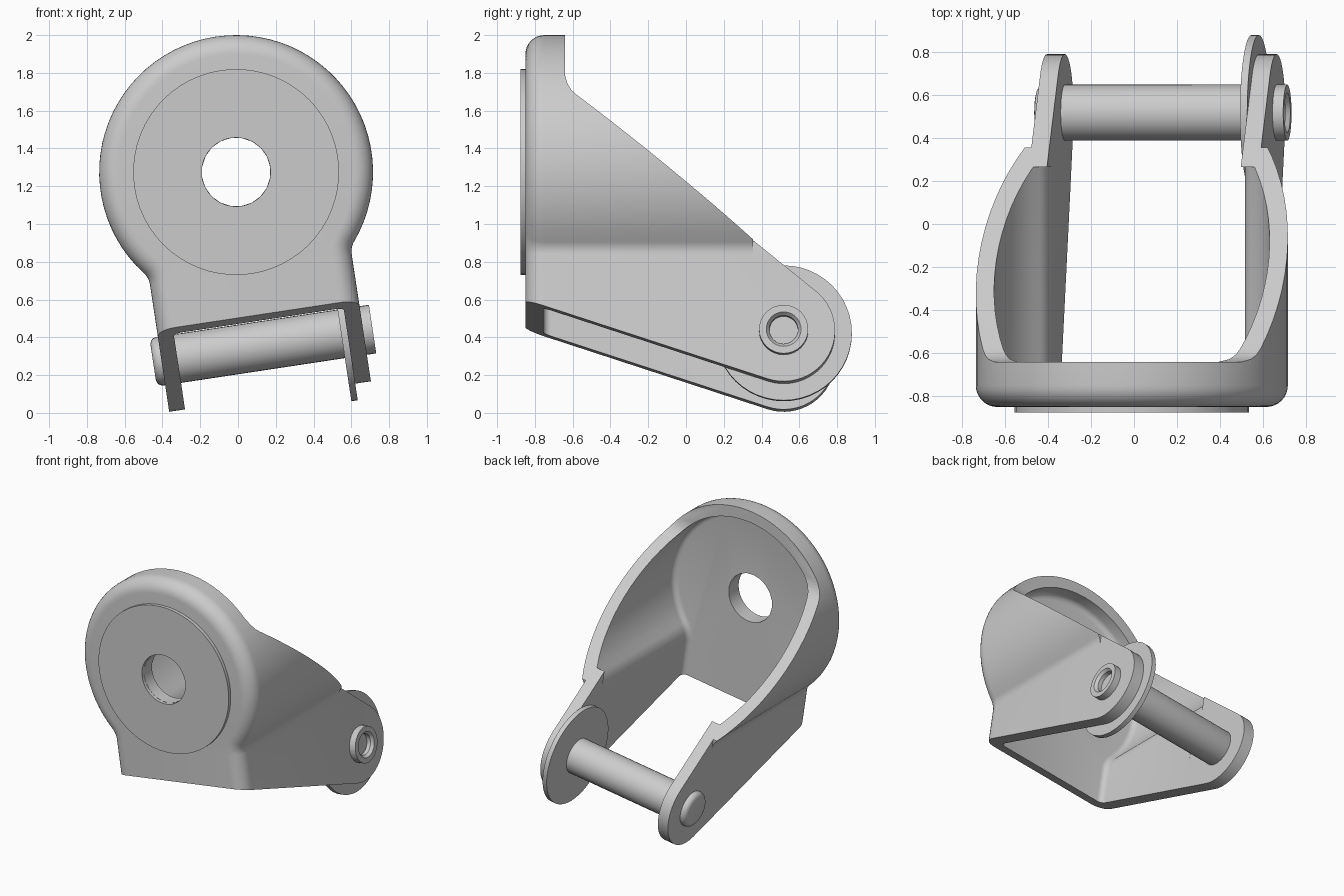
import bpy, bmesh, math
from mathutils import Matrix

if "Cube" in bpy.data.objects:
    bpy.data.objects.remove(bpy.data.objects["Cube"])

grey = bpy.data.materials.new("plain_grey")
grey.use_nodes = True
grey.diffuse_color = (0.6, 0.6, 0.6, 1)
grey.node_tree.nodes["Principled BSDF"].inputs["Base Color"].default_value = (0.6, 0.6, 0.6, 1)

# Everything is built around the disc centre, then rolled into place
PLACE = Matrix.Translation((-0.01, 0, 1.275)) @ Matrix.Rotation(math.radians(-8.6), 4, 'Y')
RADIUS, HALF, FILLET, WALL = 0.725, 0.54, 0.1, 0.085
PIN_Y, PIN_Z, ARM_R = 0.517, -0.93, 0.272


def loft(name, rings, closed=False):
    """Skin a list of equal point rings, capped or closed into a loop."""
    bm = bmesh.new()
    loops = [[bm.verts.new(p) for p in ring] for ring in rings]
    n = len(loops[0])
    pairs = list(zip(loops, loops[1:]))
    if closed:
        pairs.append((loops[-1], loops[0]))
    else:
        bm.faces.new(loops[0])
        bm.faces.new(loops[-1])
    for a, b in pairs:
        for i in range(n):
            j = (i + 1) % n
            bm.faces.new((a[i], a[j], b[j], b[i]))
    bmesh.ops.recalc_face_normals(bm, faces=bm.faces)
    mesh = bpy.data.meshes.new(name)
    bm.to_mesh(mesh)
    bm.free()
    mesh.materials.append(grey)
    obj = bpy.data.objects.new(name, mesh)
    bpy.context.collection.objects.link(obj)
    obj.matrix_world = PLACE
    return obj


def circle(axis, t, r, cy=0, cz=0, n=48):
    pts = []
    for i in range(n):
        c, s = r * math.cos(math.tau * i / n), r * math.sin(math.tau * i / n)
        pts.append((t, cy + c, cz + s) if axis == 'X' else (c, t, s))
    return pts


def outline(y, inset, bottom):
    """Disc with a straight neck, blended by fillets, offset inwards."""
    cx = HALF + FILLET
    cz = math.sqrt((RADIUS + FILLET) ** 2 - cx ** 2)
    blend, start = math.atan2(cz, -cx), -math.atan2(cz, cx)
    right = [(HALF - inset, bottom)]
    for i in range(8):
        a = math.pi + (blend - math.pi) * i / 8
        right.append((cx + (FILLET + inset) * math.cos(a), -cz + (FILLET + inset) * math.sin(a)))
    for i in range(29):
        a = start + (math.pi / 2 - start) * i / 28
        right.append(((RADIUS - inset) * math.cos(a), (RADIUS - inset) * math.sin(a)))
    left = [(-x, z) for x, z in reversed(right[:-1])]
    return [(x, y, z) for x, z in right + left]


def box(name, lo, hi):
    ring = lambda z: [(lo[0], lo[1], z), (hi[0], lo[1], z), (hi[0], hi[1], z), (lo[0], hi[1], z)]
    return loft(name, [ring(lo[2]), ring(hi[2])])


def cut(obj, tool, operation='DIFFERENCE'):
    mod = obj.modifiers.new("cut", 'BOOLEAN')
    mod.operation, mod.object, mod.solver = operation, tool, 'EXACT'
    bpy.context.view_layer.objects.active = obj
    bpy.ops.object.modifier_apply(modifier=mod.name)
    bpy.data.objects.remove(tool)


def smooth(obj):
    bpy.ops.object.select_all(action='DESELECT')
    obj.select_set(True)
    bpy.context.view_layer.objects.active = obj
    bpy.ops.object.shade_smooth_by_angle(angle=math.radians(32))


# Bracket: extruded from the back to a rounded front edge
ROUND = 0.1
rings = [outline(1.0, 0, -1.45)]
for i in range(9):
    a = math.pi / 2 * i / 8
    rings.append(outline(-0.85 + ROUND * (1 - math.sin(a)), ROUND * (1 - math.cos(a)), -1.45))
bracket = loft("bracket", rings)

# Cavity with a small fillet round its floor
rings = []
for i in range(5):
    a = math.pi / 2 * i / 4
    rings.append(outline(-0.755 + 0.04 * (1 - math.cos(a)), WALL + 0.04 * (1 - math.sin(a)), -1.6))
rings.append(outline(0.265, WALL, -1.6))
cut(bracket, loft("cavity", rings))

# Flat arms: inner gap and outer trims
gap = HALF - WALL + 0.0003
cut(bracket, box("arm_gap", (-gap, 0.2, -1.7), (gap, 1.2, 1.0)))
for side in (-1, 1):
    xs = sorted((side * HALF, side * 1.2))
    cut(bracket, box("arm_trim", (xs[0], 0.355, -0.52), (xs[1], 1.2, 1.0)))

# Side profile: sloping back, round arm ends, sloping underside
profile = [(-0.95, 0.95), (-0.95, -0.732)]
for i in range(25):
    a = math.radians(-108.2 + (50.6 + 108.2) * i / 24)
    profile.append((PIN_Y + ARM_R * math.cos(a), PIN_Z + ARM_R * math.sin(a)))
profile += [(-0.58, 0.316), (-0.607, 0.343), (-0.628, 0.38), (-0.64, 0.43), (-0.64, 0.95)]
side_shape = loft("side_shape", [[(x, y, z) for y, z in profile] for x in (-1.1, 1.1)])
cut(bracket, side_shape, 'INTERSECT')

# Central hole and raised face ring
cut(bracket, loft("hole", [circle('Y', y, 0.182, n=20) for y in (-1, -0.6)]))
smooth(bracket)

boss_profile = [(-0.85, 0.182), (-0.85, 0.545), (-0.875, 0.545), (-0.875, 0.182)]
smooth(loft("front_boss", [circle('Y', y, r, n=60) for y, r in boss_profile], closed=True))

# Pin with a rounded head on one end and a recessed socket on the other
pin_profile = [(-0.585, 0.095), (-0.58, 0.112), (-0.568, 0.125), (-0.55, 0.13), (0.59, 0.13),
               (0.59, 0.092), (0.57, 0.076), (0.5, 0.075)]
smooth(loft("pin", [circle('X', x, r, PIN_Y, PIN_Z, 32) for x, r in pin_profile]))

# Washer against the inside of one arm
smooth(loft("washer", [circle('X', x, 0.361, PIN_Y, PIN_Z) for x in (0.422, 0.456)]))
